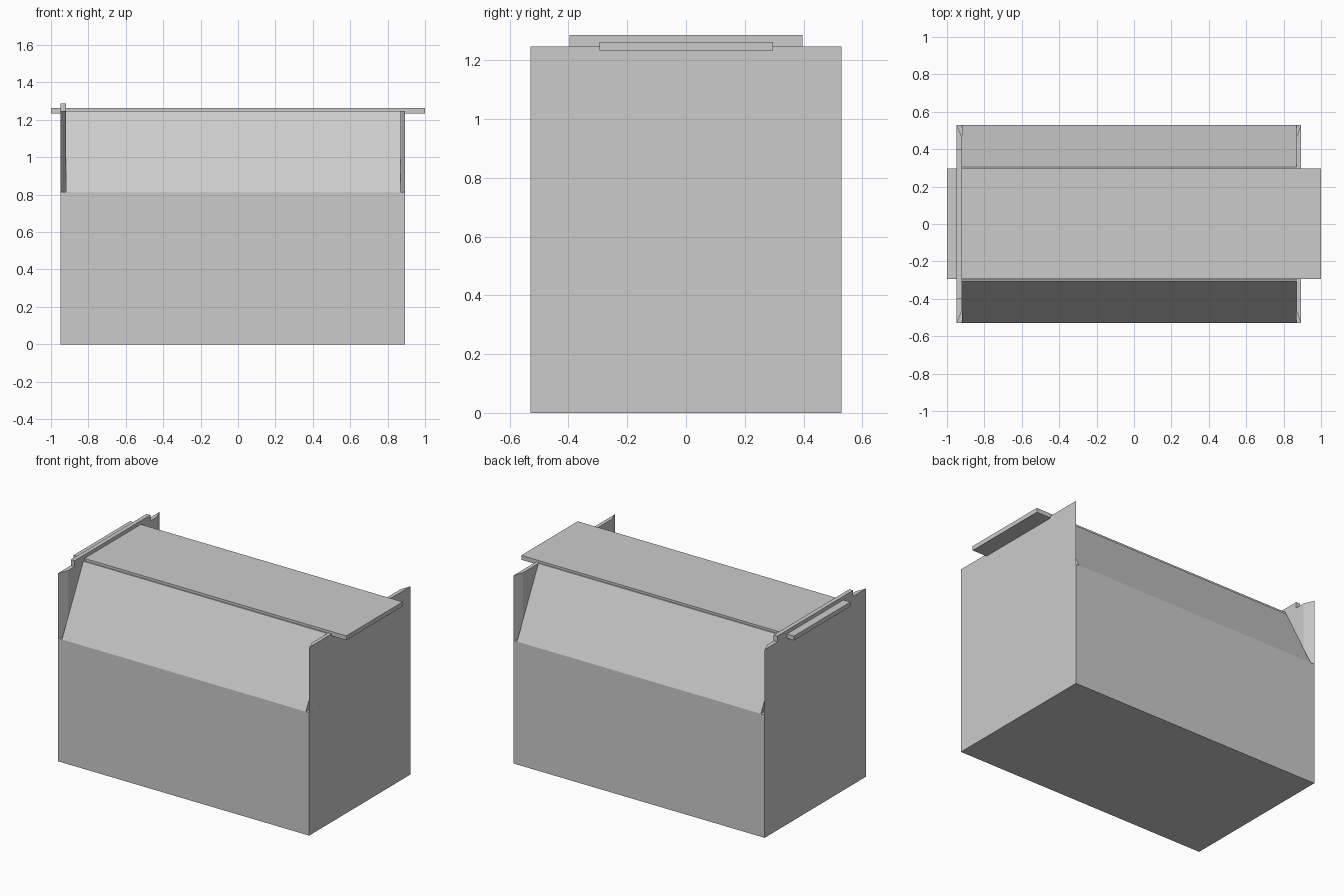
import bpy, bmesh

if "Cube" in bpy.data.objects:
    bpy.data.objects.remove(bpy.data.objects["Cube"])

X0, X1 = -0.948, 0.893      # outer ends
XI0, XI1 = -0.92, 0.868     # inner faces of the end panels
D = 0.53                    # half depth
ZS, ZT = 0.815, 1.247       # shoulder and rim heights


def prism(name, pts, axis, lo, hi):
    """Extrude a 2D profile along an axis ('x': pts are y,z; 'z': pts are x,y)."""
    def place(p, t):
        return (t, p[0], p[1]) if axis == 'x' else (p[0], p[1], t)
    bm = bmesh.new()
    a = [bm.verts.new(place(p, lo)) for p in pts]
    b = [bm.verts.new(place(p, hi)) for p in pts]
    bm.faces.new(a)
    bm.faces.new(b)
    for i in range(len(pts)):
        j = (i + 1) % len(pts)
        bm.faces.new((a[i], a[j], b[j], b[i]))
    bmesh.ops.recalc_face_normals(bm, faces=bm.faces)
    me = bpy.data.meshes.new(name)
    bm.to_mesh(me)
    bm.free()
    ob = bpy.data.objects.new(name, me)
    bpy.context.collection.objects.link(ob)
    return ob


def rect(a0, a1, b0, b1):
    return [(a0, b0), (a1, b0), (a1, b1), (a0, b1)]


# floor
prism("floor", rect(XI0, XI1, -D + 0.025, D - 0.025), 'z', 0, 0.03)

# front and back walls with leaning upper part
wall = [(D, 0), (D, ZS), (0.305, ZT), (0.297, ZT), (0.297, 1.235),
        (D - 0.025, ZS - 0.005), (D - 0.025, 0)]
prism("back_wall", wall, 'x', XI0, XI1)
prism("front_wall", [(-y, z) for y, z in wall], 'x', XI0, XI1)

# end panels: square below the shoulder, bevelled vertical edges above
for side, xo, xi in (("left", X0, XI0), ("right", X1, XI1)):
    prism(side + "_end_lower", rect(xo, xi, -D, D), 'z', 0, ZS)
    prism(side + "_end_upper", [(xo, -D), (xi, -0.465), (xi, 0.465), (xo, D)],
          'z', ZS, ZT)

# raised lip over the lid slot
prism("left_end_lip", rect(X0, XI0, -0.397, 0.397), 'z', ZT, 1.286)

# sliding lid
prism("sliding_lid", rect(-1, 1, -0.294, 0.297), 'z', 1.233, 1.262)
